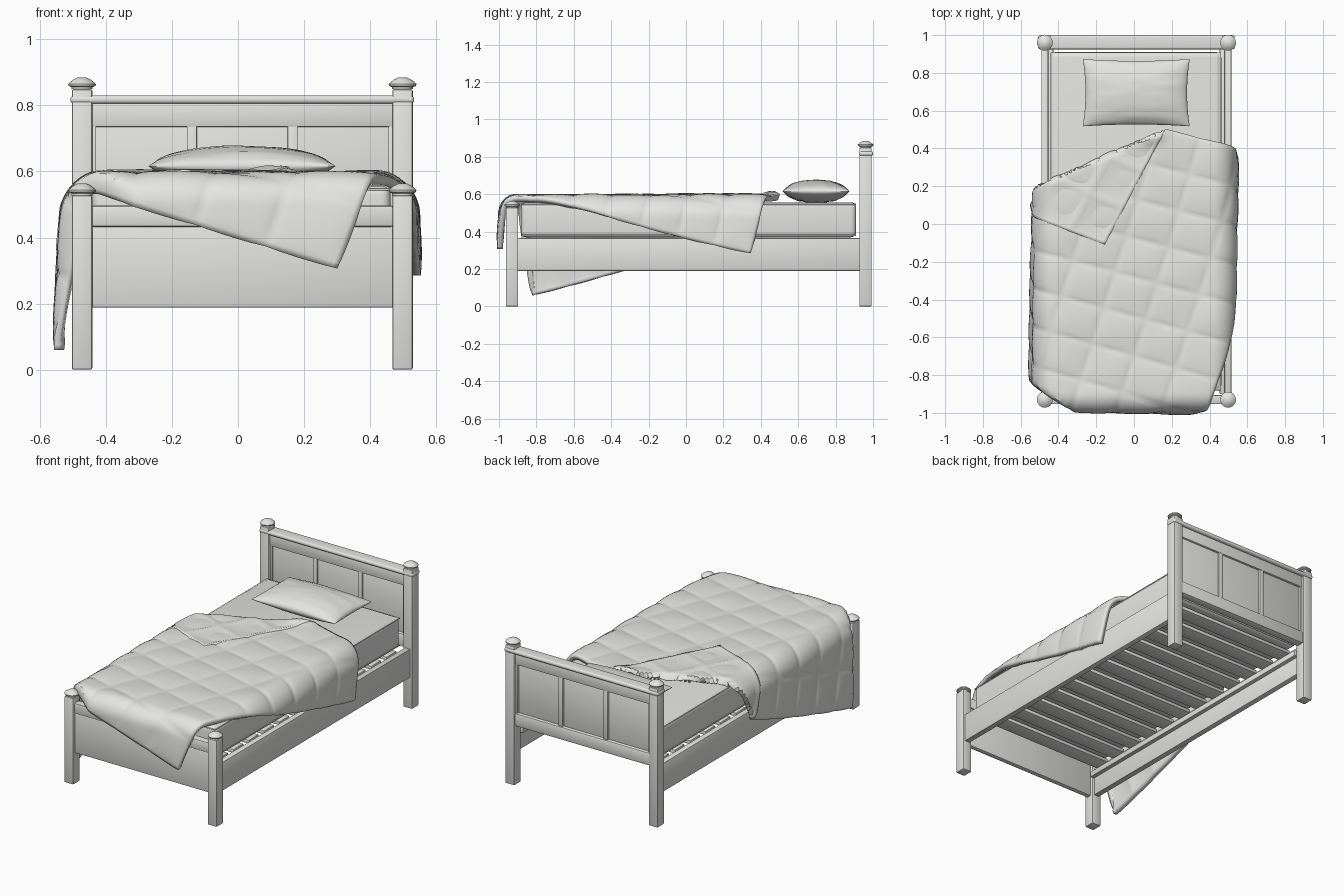
import bpy
import bmesh
from math import sin, cos, pi, exp, hypot
from mathutils import Vector, noise

cube = bpy.data.objects.get("Cube")
if cube:
    bpy.data.objects.remove(cube, do_unlink=True)

grey = bpy.data.materials.new("light_grey")
grey.use_nodes = True
grey.diffuse_color = (0.78, 0.78, 0.77, 1)
bsdf = next(n for n in grey.node_tree.nodes if n.type == 'BSDF_PRINCIPLED')
bsdf.inputs["Base Color"].default_value = grey.diffuse_color
parts = []
CX = 0.013            # middle of the frame
POST = 0.485          # post offset from the middle
FOOT, HEAD = -0.93, 0.96


def add(name, bm):
    bmesh.ops.recalc_face_normals(bm, faces=bm.faces)
    mesh = bpy.data.meshes.new(name)
    bm.to_mesh(mesh)
    bm.free()
    mesh.materials.append(grey)
    ob = bpy.data.objects.new(name, mesh)
    bpy.context.collection.objects.link(ob)
    parts.append(ob)
    return ob


def box(name, x, y, z, bevel=0.004, segments=2):
    """Bevelled box from (low, high) ranges."""
    bm = bmesh.new()
    bmesh.ops.create_cube(bm, size=1)
    for v in bm.verts:
        v.co = [(a + b) / 2 + c * (b - a) for (a, b), c in zip((x, y, z), v.co)]
    bmesh.ops.bevel(bm, geom=bm.edges[:], offset=bevel, segments=segments,
                    profile=0.5, affect='EDGES')
    return add(name, bm)


def cap(name, x, y, z):
    """Turned finial on top of a post."""
    profile = [(0, 0), (.032, 0), (.032, .006), (.041, .01), (.042, .016),
               (.028, .028), (.014, .035), (0, .036)]
    bm = bmesh.new()
    verts = [bm.verts.new((x + r, y, z + h)) for r, h in profile]
    edges = [bm.edges.new(p) for p in zip(verts, verts[1:])]
    bmesh.ops.spin(bm, geom=verts + edges, cent=(x, y, z), axis=(0, 0, 1),
                   angle=2 * pi, steps=24)
    bmesh.ops.remove_doubles(bm, verts=bm.verts, dist=0.0005)
    add(name, bm)


def around(c, half):
    return (c - half, c + half)


# Posts, caps, side rails and slat ledgers
for side, s in (("left", 1), ("right", -1)):
    x = CX + s * POST
    for end, y, top in (("foot", FOOT, 0.528), ("head", HEAD, 0.849)):
        box(f"{end}_post_{side}", around(x, .031), around(y, .033), (0, top), .006)
        cap(f"{end}_post_cap_{side}", x, y, top)
    box(f"side_rail_{side}", around(x, .018), (FOOT + .03, HEAD - .03), (.19, .365))
    box(f"slat_ledger_{side}", around(x - s * .031, .014), (FOOT + .03, HEAD - .03),
        (.3, .335))

inner = around(CX, POST - .028)

# Headboard
box("headboard_top_rail", around(CX, .52), (.925, 1.0), (.805, .83), .011, 4)
box("headboard_upper_board", inner, around(HEAD, .02), (.735, .81))
box("headboard_bottom_rail", inner, around(HEAD, .027), (.36, .44), .01)
box("headboard_panel", inner, around(HEAD, .007), (.42, .75), .001)
for i in range(4):
    edge = i in (0, 3)
    x = CX + (i - 1.5) * (.3 if edge else .305)
    box(f"headboard_stile_{i + 1}", around(x, .008 if edge else .015),
        around(HEAD, .018), (.42, .75), .003)

# Footboard
box("footboard_panel", inner, around(FOOT, .015), (.188, .45))
box("footboard_top_rail", inner, around(FOOT, .024), (.432, .497), .008)

# Slats
for i in range(12):
    box(f"slat_{i + 1}", around(CX, .447), around(-.8 + i * .148, .048), (.335, .357), .003)

# Mattress with piping seams
box("mattress", (-.442, .462), (-.882, .91), (.37, .557), .028, 5)
for name, z in (("lower", .381), ("upper", .546)):
    box(f"mattress_piping_{name}", (-.441, .461), (-.881, .909), around(z, .004), .003)


# Pillow: two puffed grids joined along a pinched outline
def pillow():
    n = 28
    bm = bmesh.new()
    for face in (1, -1):
        rows = []
        for j in range(n + 1):
            row = []
            for i in range(n + 1):
                u, v = -cos(pi * i / n), -cos(pi * j / n)
                puff = ((1 - u ** 2) * (1 - v ** 2)) ** 0.5
                wrinkle = .005 * noise.noise(Vector((u * 2, v * 6, face)))
                row.append(bm.verts.new((
                    .012 + u * (.283 - .014 * (1 - v * v)),
                    .695 + v * (.178 - .01 * (1 - u * u)),
                    .616 + face * puff * (.062 + wrinkle))))
            rows.append(row)
        for a, b in zip(rows, rows[1:]):
            for i in range(n):
                bm.faces.new((a[i], a[i + 1], b[i + 1], b[i]))
    bmesh.ops.remove_doubles(bm, verts=bm.verts, dist=0.0002)
    add("pillow", bm)


pillow()

# Quilt: a skewed rectangle, one corner folded over, hanging past the bed edges
CORNERS = [Vector(c) for c in ((-.985, -.82), (.3, -1.216), (.77, .345), (-.5, .67))]
FOLD_POINT = Vector((.1, .47))
FOLD_ALONG = Vector((.914, .406))
FOLD_OUT = Vector((-.406, .914))
TUCK = Vector((-.566, -.824))      # the quilt is pulled in behind one foot post


def bend(over, r):
    """Outward shift and drop for a length of cloth past an edge."""
    if over <= 0:
        return 0, 0
    if over < r * pi / 2:
        return r * sin(over / r), r * (1 - cos(over / r))
    drop = r + over - r * pi / 2
    return r + .07 * (drop - r), drop


def drape(p):
    d = (p - FOLD_POINT).dot(FOLD_OUT)
    along = (p - FOLD_POINT).dot(FOLD_ALONG)
    lift = .022 * exp(-(d / .045) ** 2 - (along / .07) ** 2)
    if d > 0:
        p = p - FOLD_OUT * 2 * d
        lift += .014 * sin(min(1, d / .024) * pi / 2)
    x = max(-.405, min(.415, p.x))
    y = max(-.90, p.y)
    sx, zx = bend(abs(p.x - x), .11)
    sy, zy = bend(y - p.y, .08)
    side = 1 if p.x > 0 else -1
    hang = min(1, zx / .08)
    flat = Vector((x + side * (sx + lift * hang), y - sy))
    flat -= TUCK * .9 * max(0, flat.dot(TUCK) - .982)
    return flat.to_3d() + Vector((0, 0, .577 + lift * (1 - hang) - hypot(zx, zy)))


def quilt():
    nu, nv, cells_u, cells_v = 84, 104, 6, 8
    bm = bmesh.new()
    rows = []
    # flat cloth, with the padding height kept in z
    for j in range(nv + 1):
        row = []
        for i in range(nu + 1):
            u, v = i / nu, j / nv
            p = CORNERS[0].lerp(CORNERS[1], u).lerp(CORNERS[3].lerp(CORNERS[2], u), v)
            puff = abs(sin(pi * u * cells_u) * sin(pi * v * cells_v)) ** .5
            bow = (.14 * u - .12 * (1 - u)) * v * (1 - v)
            row.append(bm.verts.new((p.x + bow, p.y, puff)))
        rows.append(row)
    for a, b in zip(rows, rows[1:]):
        for i in range(nu):
            bm.faces.new((a[i], a[i + 1], b[i + 1], b[i]))
    # clean edge loops along the fold
    for offset in (-.012, 0, .012, .024):
        bmesh.ops.bisect_plane(bm, geom=bm.verts[:] + bm.edges[:] + bm.faces[:],
                               plane_co=(FOLD_POINT + FOLD_OUT * offset).to_3d(),
                               plane_no=FOLD_OUT.to_3d(), dist=.001)
    puffs = [v.co.z for v in bm.verts]
    for v in bm.verts:
        v.co = drape(v.co.xy)
    bm.normal_update()
    for v, puff in zip(bm.verts, puffs):
        ripple = noise.noise(v.co * 5) * .004
        v.co += v.normal * (.01 * puff + ripple)
    solid = add("quilt", bm).modifiers.new("thickness", 'SOLIDIFY')
    solid.thickness = .03
    solid.offset = 0


quilt()

# Smooth shading with crisp edges
bpy.ops.object.select_all(action='DESELECT')
for ob in parts:
    ob.select_set(True)
bpy.context.view_layer.objects.active = parts[0]
bpy.ops.object.shade_smooth_by_angle(angle=0.7)
